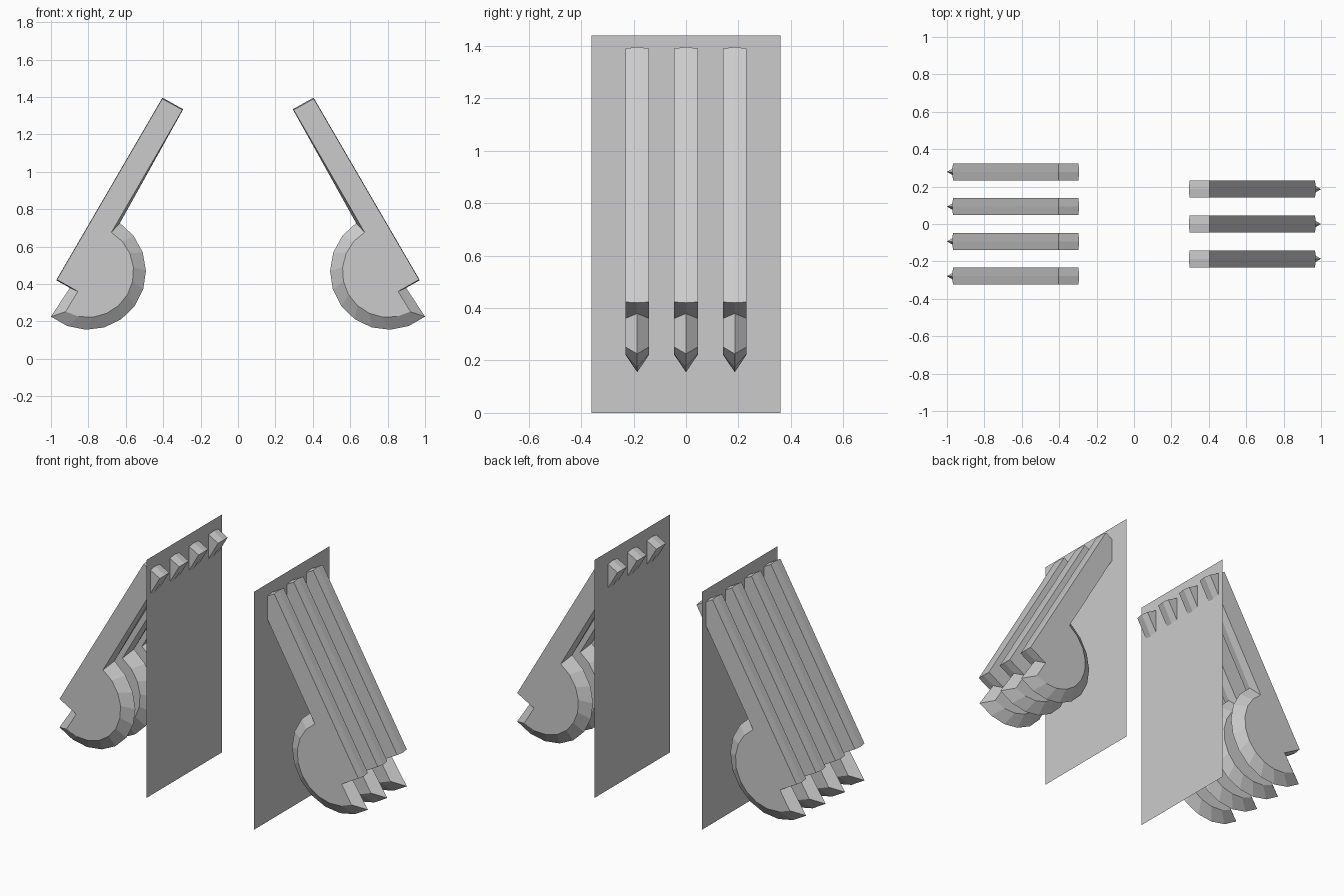
import bpy
from math import radians, cos, sin

if "Cube" in bpy.data.objects:
    bpy.data.objects.remove(bpy.data.objects["Cube"])

CX, CZ = -0.803, 0.466     # centre of the round blade (left side)
HALF = 0.0455              # half thickness of a blade
SEG = 10


def arc(radius, start, end):
    angles = [radians(start + (end - start) * i / SEG) for i in range(SEG + 1)]
    return [(CX + radius * cos(a), CZ + radius * sin(a)) for a in angles]


def mesh_object(name, verts, faces):
    mesh = bpy.data.meshes.new(name)
    mesh.from_pydata(verts, [], faces)
    obj = bpy.data.objects.new(name, mesh)
    bpy.context.collection.objects.link(obj)
    return obj


# Flat side outline and slightly larger middle ridge outline (x, z)
side = [(-0.968, 0.423), (-0.405, 1.390), (-0.297, 1.331)]
side += arc(0.245, 59.0, -119.0) + [(-0.856, 0.360)]
ridge = [(-0.972, 0.420), (-0.404, 1.396), (-0.293, 1.334)]
ridge += arc(0.311, 56.5, -129.3) + [(-0.899, 0.379)]


def hooked_blade(name, sx, y):
    n = len(side)
    verts = [(sx * x, y - HALF, z) for x, z in side]
    verts += [(sx * x, y, z) for x, z in ridge]
    verts += [(sx * x, y + HALF, z) for x, z in side]
    faces = [list(range(n))[::-1], list(range(2 * n, 3 * n))]
    for r in (0, n):
        for i in range(n):
            j = (i + 1) % n
            faces.append([r + i, r + j, n + r + j, n + r + i])
    if sx > 0:
        faces = [f[::-1] for f in faces]
    # outline runs clockwise, so flip to face outward
    return mesh_object(name, verts, [f[::-1] for f in faces])


# Four blades on the left, three on the right, staggered
for sx, label, count in ((1, "left", 4), (-1, "right", 3)):
    for i in range(count):
        hooked_blade(f"{label}_blade_{i + 1}", sx, 0.186 * (i - (count - 1) / 2))

# Thin upright panels the arms pass through
for label, x in (("left", -0.36), ("right", 0.36)):
    corners = [(x, -0.361, 0), (x, 0.361, 0), (x, 0.361, 1.44), (x, -0.361, 1.44)]
    mesh_object(f"{label}_panel", corners, [[0, 1, 2, 3] if x > 0 else [3, 2, 1, 0]])

# Consistent outward normals on the blades
import bmesh
for obj in bpy.data.objects:
    if "blade" in obj.name:
        bm = bmesh.new()
        bm.from_mesh(obj.data)
        bmesh.ops.recalc_face_normals(bm, faces=bm.faces)
        bm.to_mesh(obj.data)
        bm.free()
